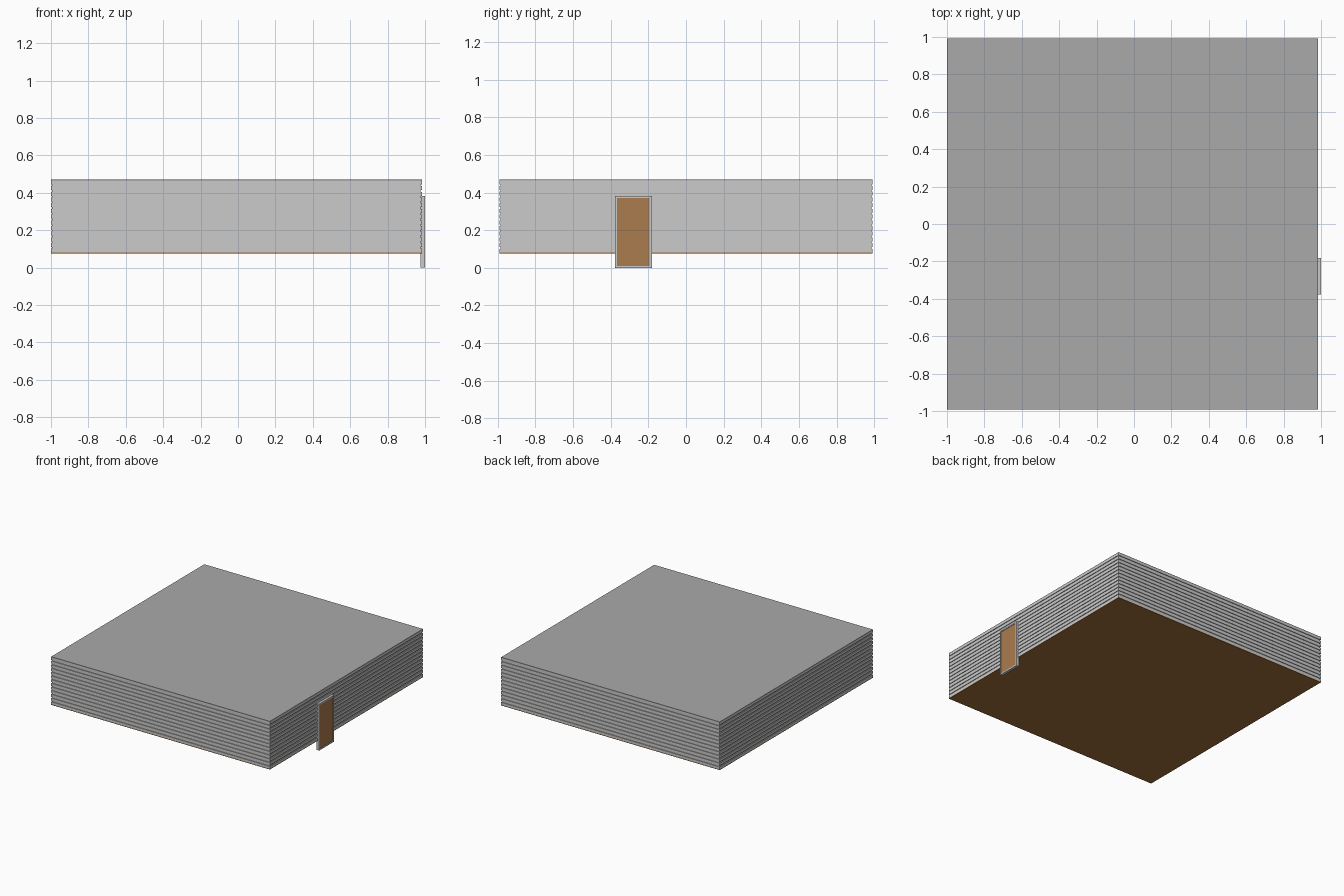
import bpy, bmesh

if "Cube" in bpy.data.objects:
    bpy.data.objects.remove(bpy.data.objects["Cube"])

HALF = 0.9915           # half width of the square building
CX = -1 + HALF          # building is shifted left to leave room for the door
Z0, Z1 = 0.075, 0.47
ROWS = 13
GROOVE_D, GROOVE_H = 0.006, 0.009


def material(name, rgb):
    m = bpy.data.materials.new(name)
    m.diffuse_color = (*rgb, 1)
    m.use_nodes = True
    m.node_tree.nodes["Principled BSDF"].inputs["Base Color"].default_value = m.diffuse_color
    return m


def box(name, lo, hi, mat=None):
    center = [(a + b) / 2 for a, b in zip(lo, hi)]
    bpy.ops.mesh.primitive_cube_add(size=1, location=center)
    ob = bpy.context.object
    ob.name = name
    ob.scale = [b - a for a, b in zip(lo, hi)]
    bpy.ops.object.transform_apply(location=False, rotation=False, scale=True)
    if mat:
        ob.data.materials.append(mat)
    return ob


roof_grey = material("roof_grey", (0.4, 0.4, 0.4))
door_brown = material("door_brown", (0.4, 0.2, 0.075))
floor_brown = material("floor_brown", (0.36, 0.16, 0.045))

# Plank walls: square rings stepping in at every groove
T = 0.006
pitch = (Z1 - Z0) / ROWS
profile = [(HALF, Z0 + T)]
for i in range(1, ROWS):
    z = Z0 + i * pitch
    lo, hi, inner = z - GROOVE_H / 2, z + GROOVE_H / 2, HALF - GROOVE_D
    profile += [(HALF, lo), (inner, lo), (inner, hi), (HALF, hi)]
profile.append((HALF, Z1 - T))

bm = bmesh.new()
rings = [[bm.verts.new((sx * r, sy * r, z))
          for sx, sy in ((-1, -1), (1, -1), (1, 1), (-1, 1))] for r, z in profile]
for a, b in zip(rings, rings[1:]):
    for k in range(4):
        n = (k + 1) % 4
        bm.faces.new((a[k], a[n], b[n], b[k]))
mesh = bpy.data.meshes.new("plank_walls")
bm.to_mesh(mesh)
bm.free()
walls = bpy.data.objects.new("plank_walls", mesh)
walls.location.x = CX
bpy.context.collection.objects.link(walls)

# Flat roof and floor, flush with the walls
XR = CX + HALF
box("roof", (-1, -HALF, Z1 - T), (XR, HALF, Z1), roof_grey)
box("floor", (-1, -HALF, Z0), (XR, HALF, Z0 + T), floor_brown)

# Door frame on the right wall
Y0, Y1, TOP, B = -0.377, -0.182, 0.382, 0.011
X0, X1 = 0.977, 1.0
box("door_frame_left", (X0, Y0, 0), (X1, Y0 + B, TOP))
box("door_frame_right", (X0, Y1 - B, 0), (X1, Y1, TOP))
box("door_frame_top", (X0, Y0 + B, TOP - B), (X1, Y1 - B, TOP))
box("door_frame_sill", (X0, Y0 + B, 0), (X1, Y1 - B, B))

# Door panel, slightly recessed
box("door_panel", (X0 + 0.003, Y0 + B, B), (X1 - 0.004, Y1 - B, TOP - B), door_brown)
